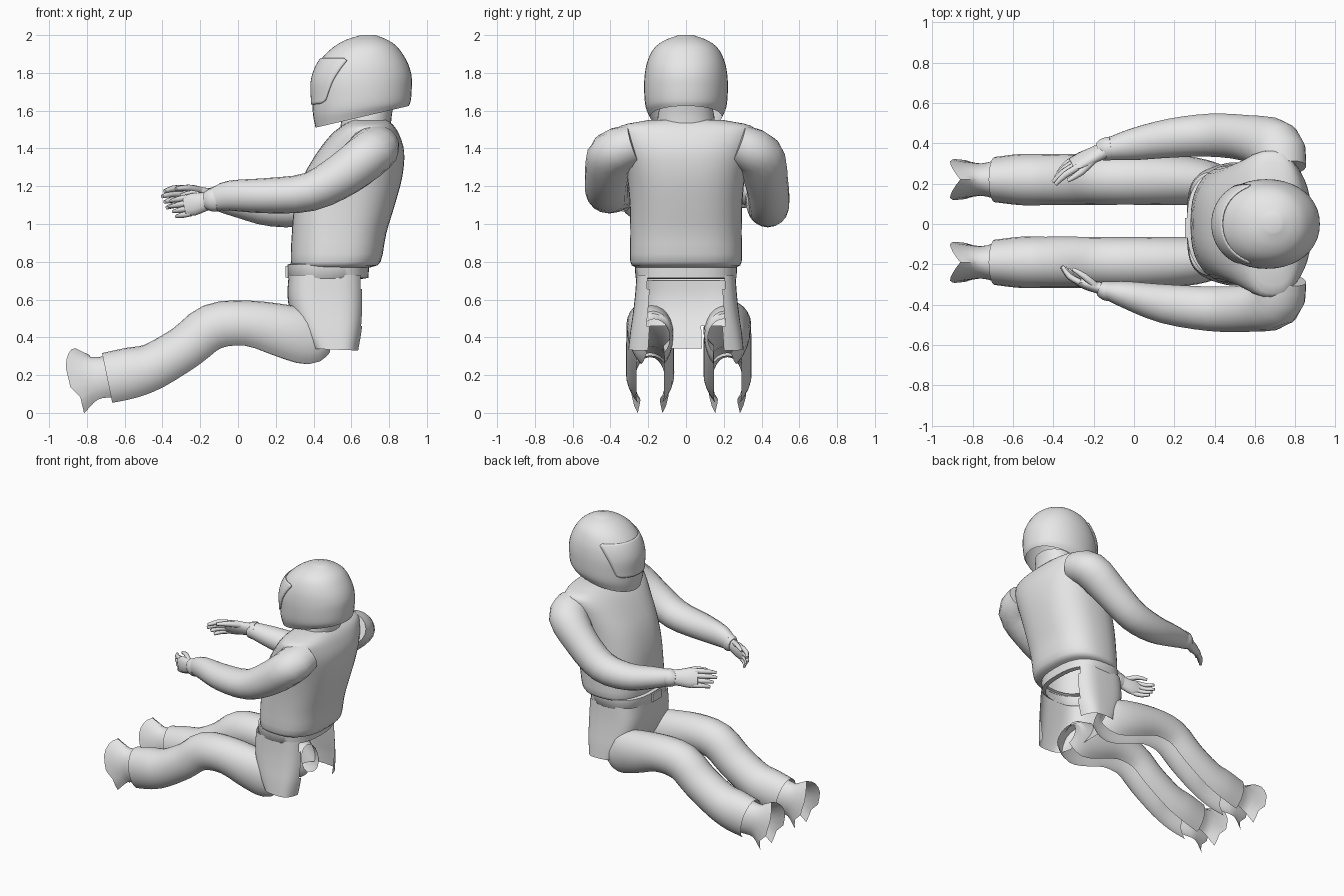
import bpy
import bmesh
from math import sin, cos, pi, radians
from mathutils import Vector

if "Cube" in bpy.data.objects:
    bpy.data.objects.remove(bpy.data.objects["Cube"])

grey = bpy.data.materials.new("plain_grey")
grey.use_nodes = True
grey.diffuse_color = (0.8, 0.8, 0.8, 1)
grey.node_tree.nodes["Principled BSDF"].inputs["Base Color"].default_value = (0.8, 0.8, 0.8, 1)


def smooth_path(pts, k=3):
    """Catmull-Rom through tuples of any length."""
    pts = [Vector(p) for p in pts]
    ext = [2 * pts[0] - pts[1]] + pts + [2 * pts[-1] - pts[-2]]
    out = []
    for i in range(1, len(ext) - 2):
        a, b, c, d = ext[i - 1:i + 3]
        for j in range(k):
            t = j / k
            out.append(0.5 * (2 * b + (c - a) * t + (2 * a - 5 * b + 4 * c - d) * t * t
                              + (3 * b - a - 3 * c + d) * t ** 3))
    return out + [pts[-1]]


def skin(name, rows, closed=True, caps=(False, False), keep=None, move=None, angle=45):
    """Bridge rows of points into one surface."""
    bm = bmesh.new()
    grid = [[bm.verts.new(p) for p in row] for row in rows]
    n = len(rows[0])
    for r, s in zip(grid, grid[1:]):
        for i in range(n if closed else n - 1):
            j = (i + 1) % n
            bm.faces.new((r[i], r[j], s[j], s[i]))
    for row, cap in zip((grid[0], grid[-1]), caps):
        if cap:
            bm.faces.new(row)
    bmesh.ops.recalc_face_normals(bm, faces=bm.faces)
    if keep:
        drop = [f for f in bm.faces if not keep(f.calc_center_median())]
        bmesh.ops.delete(bm, geom=drop, context='FACES')
    if move:
        for v in bm.verts:
            move(v.co)
    mesh = bpy.data.meshes.new(name)
    bm.to_mesh(mesh)
    bm.free()
    mesh.materials.append(grey)
    ob = bpy.data.objects.new(name, mesh)
    bpy.context.collection.objects.link(ob)
    bpy.ops.object.select_all(action='DESELECT')
    ob.select_set(True)
    bpy.context.view_layer.objects.active = ob
    bpy.ops.object.shade_smooth_by_angle(angle=radians(angle))
    return ob


def tube(name, pts, segs=16, up=(0, 0, 1), gap=0, k=3, **kw):
    """Sweep along (x, y, z, half_width, half_height); gap opens the underside."""
    path = smooth_path(pts, k)
    rows = []
    for i, p in enumerate(path):
        ahead, behind = path[min(i + 1, len(path) - 1)], path[max(i - 1, 0)]
        t = Vector((ahead - behind)[:3]).normalized()
        side = t.cross(Vector(up)).normalized()
        top = side.cross(t)
        arc = [-pi + gap + (2 * pi - 2 * gap) * j / segs for j in range(segs + (gap > 0))]
        rows.append([Vector(p[:3]) + side * p[3] * sin(a) + top * p[4] * cos(a) for a in arc])
    return skin(name, rows, closed=gap == 0, **kw)


def oval(ring, a, e=2.0):
    """Point on a tilted superellipse (z_front, z_back, x_front, x_back, half_width)."""
    zf, zb, xf, xb, w = ring
    c, s = cos(a), sin(a)
    c = abs(c) ** (2 / e) * (1 if c > 0 else -1)
    s = abs(s) ** (2 / e) * (1 if s > 0 else -1)
    return Vector(((xf + xb) / 2 - (xb - xf) / 2 * c, w * s, (zf + zb) / 2 + (zf - zb) / 2 * c))


def stack(name, rings, e=2.0, segs=32, k=3, **kw):
    rows = [[oval(r, 2 * pi * j / segs, e) for j in range(segs)] for r in smooth_path(rings, k)]
    return skin(name, rows, **kw)


# Helmet with a thin visor plate
helmet = [(1.51, 1.625, .41, .905, .19), (1.58, 1.655, .397, .915, .213),
          (1.66, 1.72, .393, .92, .221), (1.76, 1.79, .393, .918, .22),
          (1.85, 1.86, .425, .895, .206), (1.92, 1.93, .485, .85, .173),
          (1.97, 1.97, .56, .80, .118), (2.0, 2.0, .65, .73, .04)]
stack("helmet", helmet, 2.1, 40, 6, caps=(False, True))
band = [r for r in smooth_path(helmet, 6) if 1.62 < r[0] < 1.88]
visor_rows = []
for i, r in enumerate(band):
    t = i / (len(band) - 1)
    reach = .75 + .5 * t - (.12 if i in (0, len(band) - 1) else 0)
    r = r + Vector((0, 0, -.004, .004, .004))
    visor_rows.append([oval(r, reach * (j / 10 - 1), 2.1) for j in range(21)])
visor = skin("visor", visor_rows, closed=False, angle=35)
rim = visor.modifiers.new("rim", 'SOLIDIFY')
rim.thickness = .007
rim.offset = 0

# Neck collar and torso
stack("collar", [(1.50, 1.53, .54, .81, .155), (1.56, 1.58, .55, .815, .15),
                 (1.60, 1.63, .57, .825, .14)], 2.2)
stack("torso", [(.77, .77, .30, .70, .265), (.80, .80, .28, .755, .295),
                (.95, .95, .285, .785, .295), (1.1, 1.1, .30, .83, .298),
                (1.25, 1.25, .345, .87, .312), (1.38, 1.38, .42, .88, .34),
                (1.47, 1.47, .49, .855, .362), (1.52, 1.52, .55, .825, .345),
                (1.55, 1.55, .60, .79, .20)], 2.5, 40, caps=(False, True))

# Belt and buckle
stack("belt", [(.70, .71, .28, .66, .255), (.715, .715, .262, .69, .268),
               (.785, .785, .262, .695, .27), (.795, .79, .29, .66, .255)], 2.6, 40, 1, angle=60)
bpy.ops.mesh.primitive_cube_add(size=1, location=(.262, -.02, .748))
buckle = bpy.context.object
buckle.name = "belt_buckle"
buckle.scale = (.02, .10, .06)
buckle.data.materials.append(grey)


# Seat of the trousers: open at the back and under the thighs
def trouser_keep(c):
    back_hole = c.x > .5 and abs(c.y) < .2 and c.z < .72
    thigh_hole = c.x < .5 and c.z < .47 and .07 < abs(c.y) < .2
    return not (back_hole or thigh_hole)


stack("trouser_seat", [(.73, .73, .268, .675, .262), (.62, .62, .262, .678, .27),
                       (.52, .52, .28, .675, .282), (.43, .43, .32, .665, .295),
                       (.34, .33, .38, .645, .305)], 3.6, 64, keep=trouser_keep)

# Legs and ankle cuffs, open along the underside
for label, s in (("left", -1), ("right", 1)):
    y = s * .205 + .015
    tube(label + "_leg", [(-.69, y, .172, .112, .148), (-.56, y, .20, .127, .148),
                          (-.44, y, .238, .127, .135), (-.27, y, .34, .127, .13),
                          (-.13, y, .445, .125, .134), (.05, y, .463, .125, .132),
                          (.25, y - s * .005, .418, .122, .155),
                          (.38, y - s * .015, .385, .105, .155),
                          (.46, y - s * .025, .40, .08, .10)],
         20, gap=radians(35))

    # Side prongs reach forward past the instep
    def flare(co, y=y):
        if co.x < -.8 and co.z > .12:
            co.x -= .075 * min(1, abs(co.y - y) / .09) - .035

    tube(label + "_ankle_cuff", [(-.66, y, .18, .105, .125), (-.76, y, .168, .08, .13),
                                 (-.85, y, .148, .102, .20)],
         18, gap=radians(40), move=flare)


# Hands: palm, four fingers and a thumb
def hand(label, wrist, along, up, curl, size=1.0):
    w, d, u, c = (Vector(v) for v in (wrist, along, up, curl))
    d, u = d.normalized() * size, u.normalized() * size

    def limb(part, stations, segs=8):
        tube(label + part, [tuple(p) + (a * size, b * size) for p, a, b in stations],
             segs, up=up, k=2, caps=(True, True), angle=60)

    limb("_palm", [(w - d * .03, .034, .042), (w + d * .04, .03, .05),
                   (w + d * .10, .027, .06), (w + d * .15, .018, .052)], 12)
    for i in range(4):
        b = w + d * .125 + u * (.043 - .029 * i)
        reach = .105 - .012 * abs(i - 1)
        limb("_finger_%d" % (i + 1), [(b, .015, .016), (b + d * reach * .6 + c * .015, .015, .015),
                                      (b + d * reach + c * .055, .009, .009)])
    b = w + d * .04 + u * .03
    limb("_thumb", [(b, .018, .018), (b + d * .06 + u * .03 + c * .035, .016, .016),
                    (b + d * .12 + u * .03 + c * .055, .009, .009)])


hand("left", (-.14, -.325, 1.125), (-.93, .25, -.2), (-.2, .1, .97), (0, 1, 0))
hand("right", (-.15, .365, 1.14), (-.87, -.4, .05), (0, -.5, .85), (-.2, -.7, -.4), 1.15)

# Arms
arms = {
    "left": [(.73, -.27, 1.42, .125, .11), (.70, -.38, 1.375, .138, .125),
             (.57, -.417, 1.27, .118, .118), (.38, -.42, 1.17, .112, .103),
             (.15, -.395, 1.15, .098, .093), (-.04, -.35, 1.15, .068, .08),
             (-.13, -.33, 1.13, .045, .06)],
    "right": [(.73, .27, 1.42, .125, .11), (.70, .38, 1.365, .138, .125),
              (.56, .425, 1.23, .115, .118), (.38, .44, 1.105, .108, .108),
              (.18, .425, 1.08, .098, .093), (0, .395, 1.11, .08, .075),
              (-.13, .37, 1.135, .055, .058)]}
for label, pts in arms.items():
    tube(label + "_arm", pts, 18, caps=(True, True))
    # Glove cuff around the wrist
    x, y, z, a, b = pts[-1]
    s = 1 if y > 0 else -1
    tube(label + "_glove_cuff", [(x + .02, y + s * .006, z, a + .004, b + .004),
                                 (x - .01, y, z - .002, a + .004, b + .002),
                                 (x - .04, y - s * .012, z - .004, a - .008, b - .012)],
         14, caps=(True, True))
